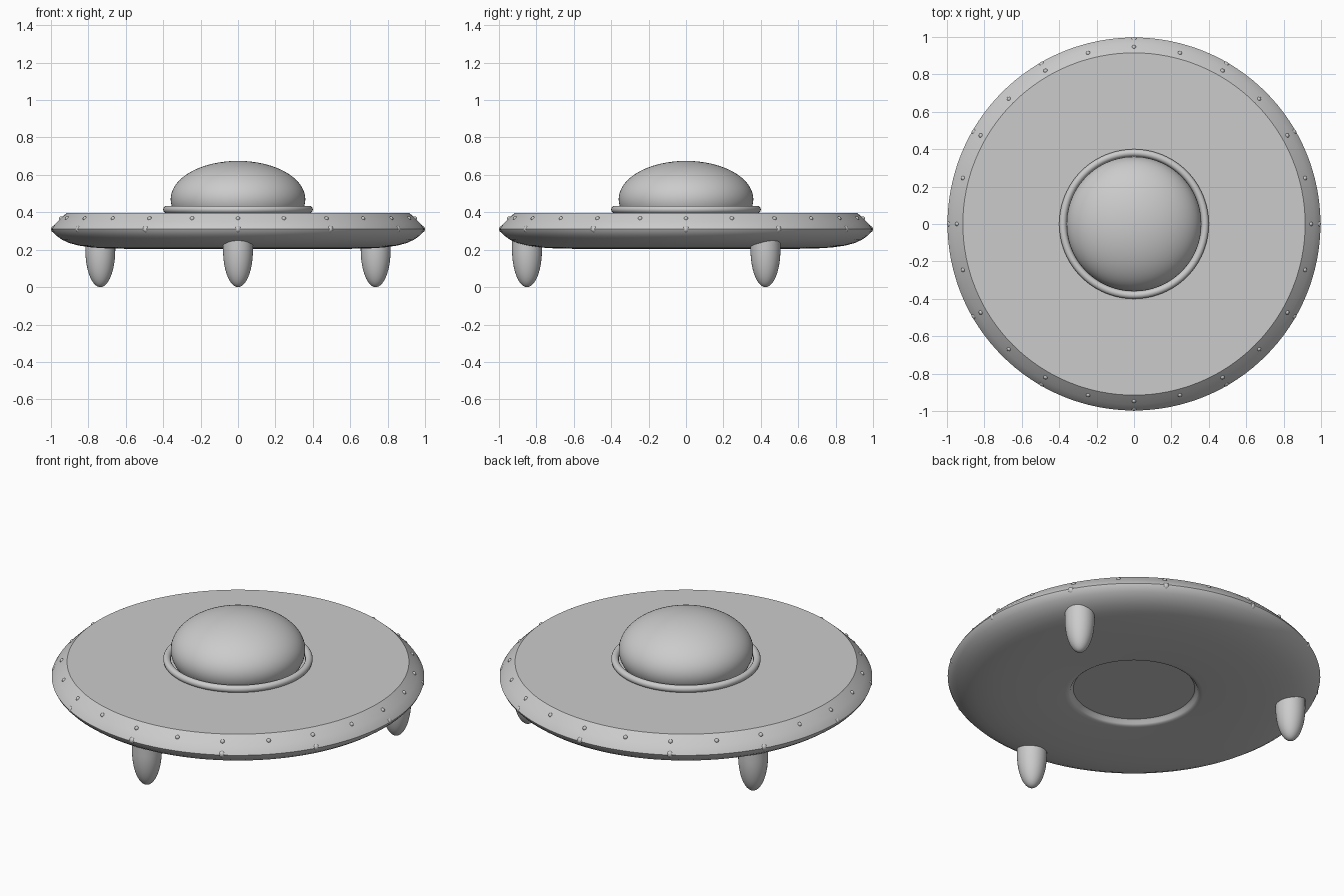
import bpy, math
from math import sin, cos, pi, radians

if "Cube" in bpy.data.objects:
    bpy.data.objects.remove(bpy.data.objects["Cube"])

GREY = (0.6, 0.6, 0.6, 1)
grey = bpy.data.materials.new("grey_metal")
grey.use_nodes = True
grey.diffuse_color = GREY
grey.node_tree.nodes["Principled BSDF"].inputs["Base Color"].default_value = GREY


def finish(ob, name, angle=30):
    ob.name = ob.data.name = name
    ob.data.materials.append(grey)
    bpy.ops.object.select_all(action="DESELECT")
    ob.select_set(True)
    bpy.context.view_layer.objects.active = ob
    bpy.ops.object.shade_smooth_by_angle(angle=radians(angle))
    return ob


def lathe(name, profile, steps=96, location=(0, 0, 0), angle=30):
    """Revolve (radius, z) points, listed bottom to top, and cap both ends."""
    verts = [(r * cos(2 * pi * i / steps), r * sin(2 * pi * i / steps), z)
             for r, z in profile for i in range(steps)]
    faces = []
    for j in range(len(profile) - 1):
        for i in range(steps):
            k = (i + 1) % steps
            a, b = j * steps, (j + 1) * steps
            faces.append((a + i, a + k, b + k, b + i))
    last = (len(profile) - 1) * steps
    faces.append(tuple(reversed(range(steps))))
    faces.append(tuple(range(last, last + steps)))
    mesh = bpy.data.meshes.new(name)
    mesh.from_pydata(verts, [], faces)
    ob = bpy.data.objects.new(name, mesh)
    ob.location = location
    bpy.context.collection.objects.link(ob)
    return finish(ob, name, angle)


def rivets(name, count, ring, z, size):
    """Ring of small round studs."""
    for i in range(count):
        a = 2 * pi * i / count
        bpy.ops.mesh.primitive_uv_sphere_add(
            segments=12, ring_count=8, radius=size,
            location=(ring * cos(a), ring * sin(a), z))
        finish(bpy.context.object, f"{name}_{i + 1}", 60)


# Saucer hull: recessed underside, rounded belly, bevelled rim, flat deck
lathe("hull", [(0.325, 0.235), (0.335, 0.228), (0.342, 0.214), (0.352, 0.207),
               (0.37, 0.205), (0.6, 0.205), (0.7, 0.207), (0.78, 0.212),
               (0.85, 0.222), (0.9, 0.235), (0.94, 0.253), (0.97, 0.274),
               (0.99, 0.295), (0.997, 0.31), (0.985, 0.329), (0.965, 0.35),
               (0.942, 0.373), (0.915, 0.397)], 128)

# Dome: upper part of a squashed ball
R, H, MID = 0.36, 0.205, 0.47
turns = [radians(-30 + 119.5 * i / 28) for i in range(29)]
lathe("dome", [(R * cos(t), MID + H * sin(t)) for t in turns])

# Collar round the dome
bpy.ops.mesh.primitive_torus_add(major_radius=0.38, minor_radius=0.02,
                                 major_segments=96, minor_segments=16,
                                 location=(0, 0, 0.415))
finish(bpy.context.object, "dome_collar")

# Three rounded feet under the hull
turns = [radians(-89 + 89 * i / 14) for i in range(15)]
foot = [(0.08 * cos(t), 0.2 + 0.2 * sin(t)) for t in turns] + [(0.08, 0.27)]
for i, side in enumerate(("front", "left", "right")):
    a = radians(-90 + 120 * i)
    lathe(f"{side}_foot", foot, 32, (0.85 * cos(a), 0.85 * sin(a), 0))

# Studs on the bevel and along the rim
rivets("deck_rivet", 24, 0.945, 0.366, 0.012)
rivets("rim_rivet", 12, 0.981, 0.31, 0.019)
